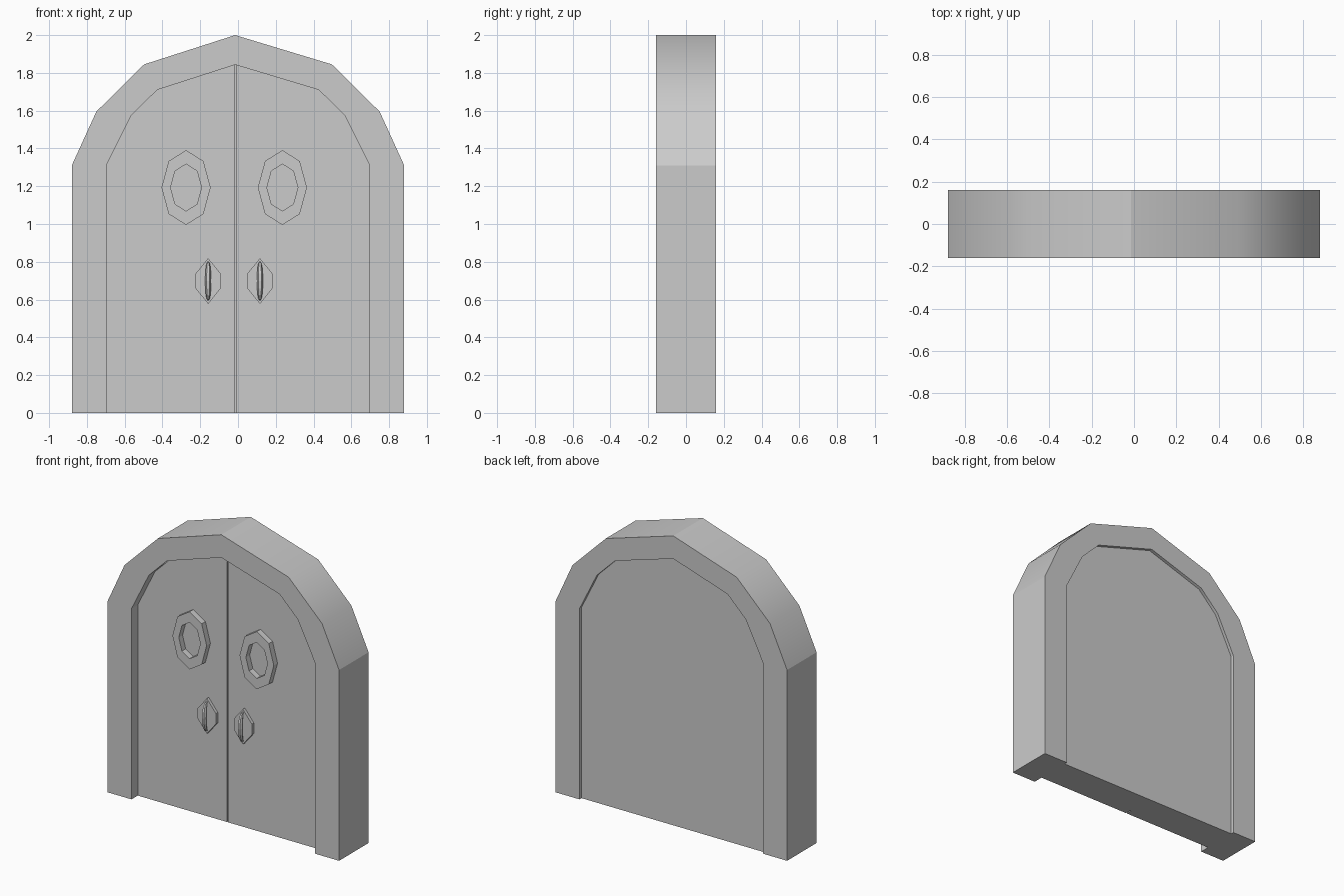
import bpy, bmesh, math

if "Cube" in bpy.data.objects:
    bpy.data.objects.remove(bpy.data.objects["Cube"])

MID = -0.015  # seam between the two leaves
SPRING = 1.31  # height where the arch starts


def finish(name, bm, smooth=False):
    bmesh.ops.recalc_face_normals(bm, faces=bm.faces)
    if smooth:
        for f in bm.faces:
            f.smooth = True
        for e in bm.edges:
            spring = all(abs(v.co.z - SPRING) < 1e-4 for v in e.verts)
            e.smooth = e.calc_face_angle(3.0) < math.radians(32) and not spring
    me = bpy.data.meshes.new(name)
    bm.to_mesh(me)
    bm.free()
    ob = bpy.data.objects.new(name, me)
    bpy.context.collection.objects.link(ob)
    return ob


def prism(name, outline, y0, y1, smooth=False):
    bm = bmesh.new()
    a = [bm.verts.new((x, y0, z)) for x, z in outline]
    b = [bm.verts.new((x, y1, z)) for x, z in outline]
    bm.faces.new(a)
    bm.faces.new(b[::-1])
    n = len(a)
    for i in range(n):
        j = (i + 1) % n
        bm.faces.new((a[i], b[i], b[j], a[j]))
    return finish(name, bm, smooth)


def ring(name, cx, cz, outer, inner, y0, y1, n=8):
    bm = bmesh.new()
    loops = []
    for (rx, rz), y in ((outer, y1), (outer, y0), (inner, y0), (inner, y1)):
        loops.append([bm.verts.new((cx + rx * math.sin(2 * math.pi * i / n), y,
                                    cz + rz * math.cos(2 * math.pi * i / n)))
                      for i in range(n)])
    for k in range(4):
        a, b = loops[k], loops[(k + 1) % 4]
        for i in range(n):
            j = (i + 1) % n
            bm.faces.new((a[i], a[j], b[j], b[i]))
    return finish(name, bm)


def arch(half, apex):
    # half: right-hand points from the floor up, mirrored about x = 0
    return half + [(MID, apex)] + [(-x, z) for x, z in reversed(half)]


# Arched frame
outer = arch([(0.88, 0), (0.88, SPRING), (0.75, 1.595), (0.497, 1.845)], 2.0)
inner = arch([(0.697, 0), (0.697, SPRING), (0.566, 1.573), (0.428, 1.71)], 1.843)
prism("arch_frame", outer + inner[::-1], -0.16, 0.16, smooth=True)

# Recessed double door, with a seam groove cut into its front
door = prism("double_door", inner, -0.092, 0.138)
w = 0.004
cutter = prism("seam_cutter", [(MID - w, -0.1), (MID + w, -0.1),
                               (MID + w, 1.9), (MID - w, 1.9)], -0.2, -0.05)
cutter.hide_render = True
cutter.display_type = 'WIRE'
mod = door.modifiers.new("seam", 'BOOLEAN')
mod.operation = 'DIFFERENCE'
mod.solver = 'EXACT'
mod.object = cutter

for side, s in (("left", -1), ("right", 1)):
    # Octagonal window ring
    ring(side + "_window_ring", -0.02 + s * 0.255, 1.193,
         (0.13, 0.198), (0.082, 0.124), -0.133, -0.09)

    # Six-sided handle plate
    hx, hz = -0.021 + s * 0.137, 0.698
    plate = [(0, 0.121), (0.069, 0.036), (0.069, -0.036),
             (0, -0.121), (-0.069, -0.036), (-0.069, 0.036)]
    prism(side + "_handle_plate", [(hx + x, hz + z) for x, z in plate], -0.113, -0.09)

    # Bowed, tapering pull
    cu = bpy.data.curves.new(side + "_handle_pull", 'CURVE')
    cu.dimensions = '3D'
    cu.bevel_depth = 0.016
    cu.bevel_resolution = 1
    cu.use_fill_caps = True
    sp = cu.splines.new('POLY')
    n = 8
    sp.points.add(n)
    for i, p in enumerate(sp.points):
        t = math.pi * i / n
        p.co = (hx, -0.110 - 0.032 * math.sin(t), hz - 0.1 * math.cos(t), 1)
        p.radius = 0.25 + 0.75 * math.sin(t)
    sp.use_smooth = False
    bpy.context.collection.objects.link(bpy.data.objects.new(cu.name, cu))
